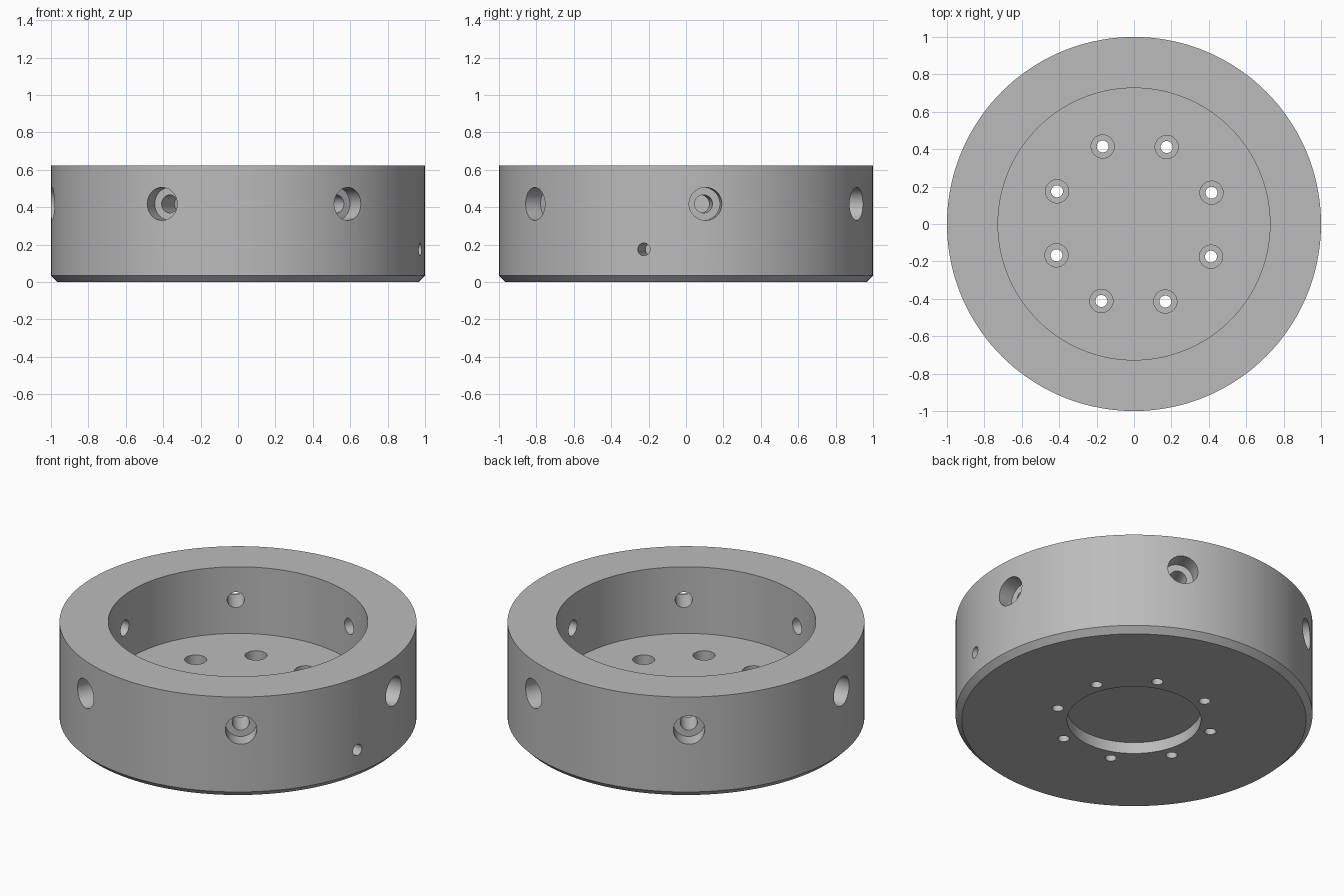
import bpy, bmesh
from math import radians, pi
from mathutils import Matrix, Vector

cube = bpy.data.objects.get("Cube")
if cube:
    bpy.data.objects.remove(cube)

steel = bpy.data.materials.new("grey_metal")
GREY = (0.5, 0.5, 0.5, 1)
steel.use_nodes = True
steel.diffuse_color = GREY
steel.node_tree.nodes["Principled BSDF"].inputs["Base Color"].default_value = GREY


def lathe(name, profile, steps):
    """Closed solid turned about z from (radius, height) points on a half section."""
    bm = bmesh.new()
    verts = [bm.verts.new((r, 0, z)) for r, z in profile]
    edges = [bm.edges.new(pair) for pair in zip(verts, verts[1:])]
    bmesh.ops.spin(bm, geom=verts + edges, axis=(0, 0, 1), cent=(0, 0, 0),
                   angle=2 * pi, steps=steps, use_duplicate=False)
    bmesh.ops.remove_doubles(bm, verts=bm.verts, dist=1e-5)
    bmesh.ops.recalc_face_normals(bm, faces=bm.faces)
    mesh = bpy.data.meshes.new(name)
    bm.to_mesh(mesh)
    bm.free()
    mesh.materials.append(steel)
    obj = bpy.data.objects.new(name, mesh)
    bpy.context.collection.objects.link(obj)
    return obj


def stepped_drill(name, small, large, start, step, end):
    """Drill along z: small radius from start to step, large radius from step to end."""
    return lathe(name, [(0, start), (small, start), (small, step),
                        (large, step), (large, end), (0, end)], 40)


def radial(angle, height):
    """Turn the z axis outward to the given compass angle at a height."""
    return (Matrix.Translation((0, 0, height)) @ Matrix.Rotation(radians(angle), 4, 'Z')
            @ Matrix.Rotation(pi / 2, 4, 'Y'))


# Cup-shaped ring: chamfered foot, deep top bore, shallow recess underneath
housing = lathe("ring_housing", [
    (0, 0.07), (0.375, 0.07), (0.375, 0), (0.965, 0), (1, 0.035),
    (1, 0.622), (0.727, 0.622), (0.727, 0.21), (0, 0.21)], 144)

drills = []

# Six counterbored screw holes through the side wall
for i in range(6):
    d = stepped_drill("side_drill", 0.048, 0.088, 0.6, 0.897, 1.1)
    d.matrix_world = radial(6 + 60 * i, 0.418)
    drills.append(d)

# Eight counterbored bolt holes through the floor
for i in range(8):
    d = stepped_drill("floor_drill", 0.032, 0.062, -0.1, 0.12, 0.3)
    d.matrix_world = (Matrix.Rotation(radians(22 + 45 * i), 4, 'Z')
                      @ Matrix.Translation((0.447, 0, 0)))
    drills.append(d)

# One blind pin hole low in the side
pin = lathe("pin_drill", [(0, 0.82), (0.034, 0.82), (0.034, 1.1), (0, 1.1)], 32)
pin.matrix_world = radial(-13, 0.175)
drills.append(pin)

# Cut all holes, then discard the drills
for d in drills:
    d.hide_render = True
    cut = housing.modifiers.new("hole", 'BOOLEAN')
    cut.operation, cut.solver, cut.object = 'DIFFERENCE', 'EXACT', d
bpy.context.view_layer.update()
evaluated = housing.evaluated_get(bpy.context.evaluated_depsgraph_get())
finished = bpy.data.meshes.new_from_object(evaluated)
housing.modifiers.clear()
housing.data = finished
for d in drills:
    bpy.data.objects.remove(d)

# Smooth round walls with crisp edges
bpy.ops.object.select_all(action='DESELECT')
housing.select_set(True)
bpy.context.view_layer.objects.active = housing
bpy.ops.object.shade_smooth_by_angle(angle=radians(30))
